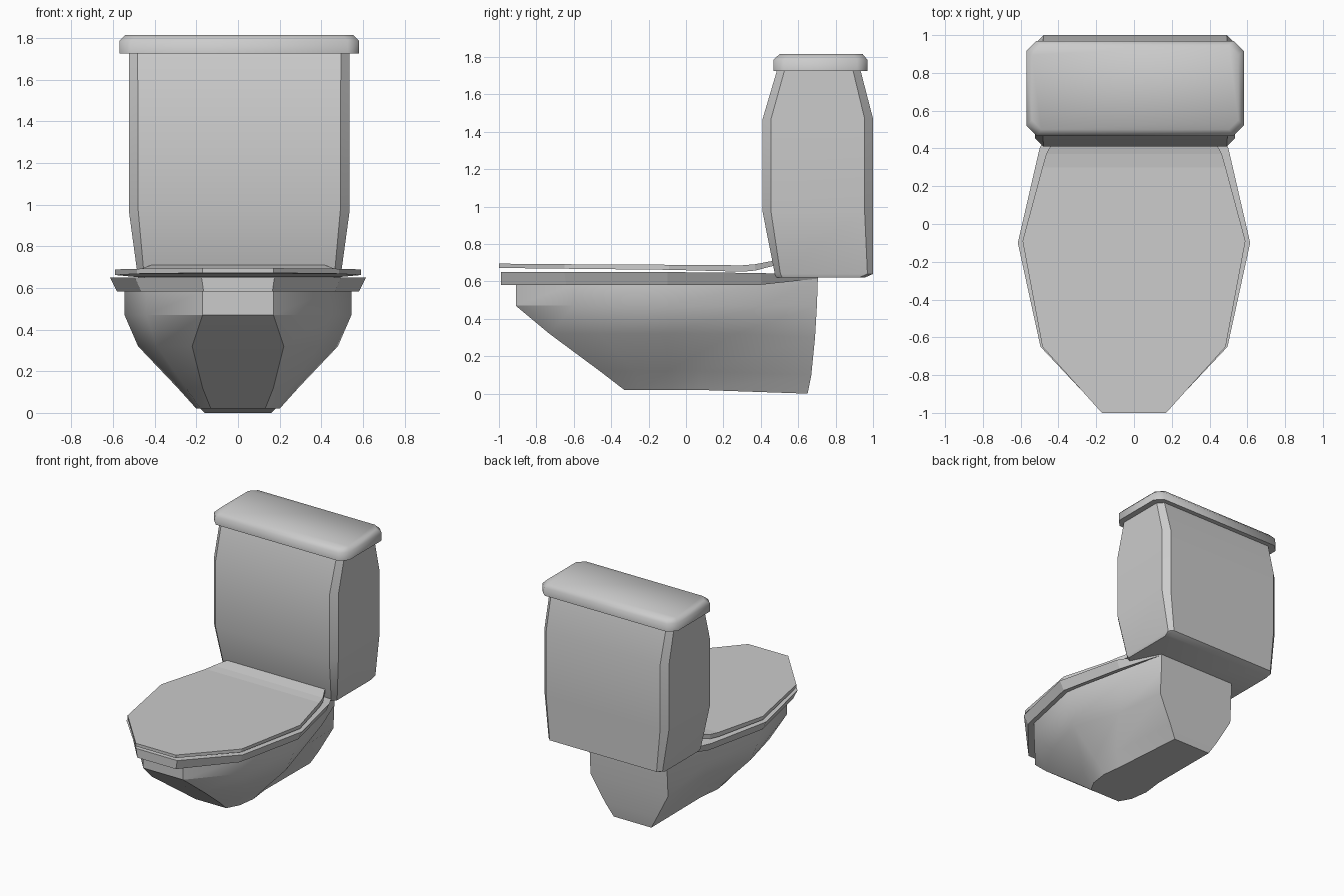
import bpy, bmesh, math

if "Cube" in bpy.data.objects:
    bpy.data.objects.remove(bpy.data.objects["Cube"])


def loft(name, rings, angle):
    """Skin a stack of equal-length closed rings, cap both ends, shade by angle."""
    bm = bmesh.new()
    loops = [[bm.verts.new(p) for p in ring] for ring in rings]
    n = len(loops[0])
    for a, b in zip(loops, loops[1:]):
        for i in range(n):
            j = (i + 1) % n
            bm.faces.new((a[i], a[j], b[j], b[i]))
    bm.faces.new(loops[0][::-1])
    bm.faces.new(loops[-1])
    bmesh.ops.recalc_face_normals(bm, faces=bm.faces)
    mesh = bpy.data.meshes.new(name)
    bm.to_mesh(mesh)
    bm.free()
    obj = bpy.data.objects.new(name, mesh)
    bpy.context.collection.objects.link(obj)
    bpy.context.view_layer.objects.active = obj
    obj.select_set(True)
    if angle:
        bpy.ops.object.shade_smooth_by_angle(angle=math.radians(angle))
    obj.select_set(False)
    return obj


def mirrored(half):
    """Close a right-hand outline (front to back) across x = 0."""
    return half + [(-x, y, z) for x, y, z in reversed(half)]


def chamfered_box_ring(z, hw, y0, y1, c, cx=0.006):
    half = [(hw - c, y0, z), (hw, y0 + c, z), (hw, y1 - c, z), (hw - c, y1, z)]
    return [(x + cx, y, zz) for x, y, zz in mirrored(half)]


# Bowl and pedestal: front facet, two side facets, rear flank, back corner
bowl = [
    (0.02, [(.13, -.33), (.18, -.24), (.20, -.10), (.18, .07), (.16, .65)], 0.0),
    (0.12, [(.17, -.46), (.25, -.28), (.29, -.10), (.23, .07), (.22, .67)], 0.10),
    (0.32, [(.22, -.73), (.39, -.46), (.48, -.10), (.36, .26), (.33, .69)], 0.30),
    (0.47, [(.17, -.91), (.44, -.60), (.545, -.10), (.44, .40), (.33, .70)], 0.47),
    (0.585, [(.17, -.91), (.44, -.60), (.545, -.10), (.44, .40), (.33, .705)], 0.615),
]
loft("bowl", [mirrored([(x, y, zb if i == 4 else z) for i, (x, y) in enumerate(pts)])
              for z, pts, zb in bowl], 30)

# Flared rim around the bowl top
rim_low = [(.165, -.99, .582), (.465, -.64, .582), (.58, -.10, .582),
           (.47, .40, .582), (.33, .705, .615)]
rim_top = [(.175, -.99, .65), (.495, -.65, .65), (.615, -.10, .65),
           (.50, .40, .645), (.34, .705, .63)]
loft("bowl_rim", [mirrored(rim_low), mirrored(rim_top)], 0)

# Thin closed seat lid, lofted front to back, with a raised rear lip
stations = [(-1.0, .17, .672, .695), (-.65, .485, .668, .692), (-.09, .59, .662, .689),
            (.30, .485, .652, .686), (.37, .465, .658, .692), (.475, .41, .685, .712)]
loft("seat_lid", [[(-w, y, a), (w, y, a), (w, y, b), (-w, y, b)]
                  for y, w, a, b in stations], 0)

# Water tank, bulging in the middle
loft("tank", [chamfered_box_ring(*r) for r in (
    (0.62, .475, .485, .955, .03), (0.64, .485, .475, 1.0, .03),
    (0.97, .53, .41, 1.0, .045), (1.47, .53, .41, 1.0, .045),
    (1.74, .53, .49, .93, .04))], 35)

# Tank cover with bevelled top edge
loft("tank_cover", [chamfered_box_ring(*r) for r in (
    (1.725, .576, .467, .97, .055), (1.785, .576, .467, .97, .055),
    (1.815, .546, .50, .945, .05))], 50)
